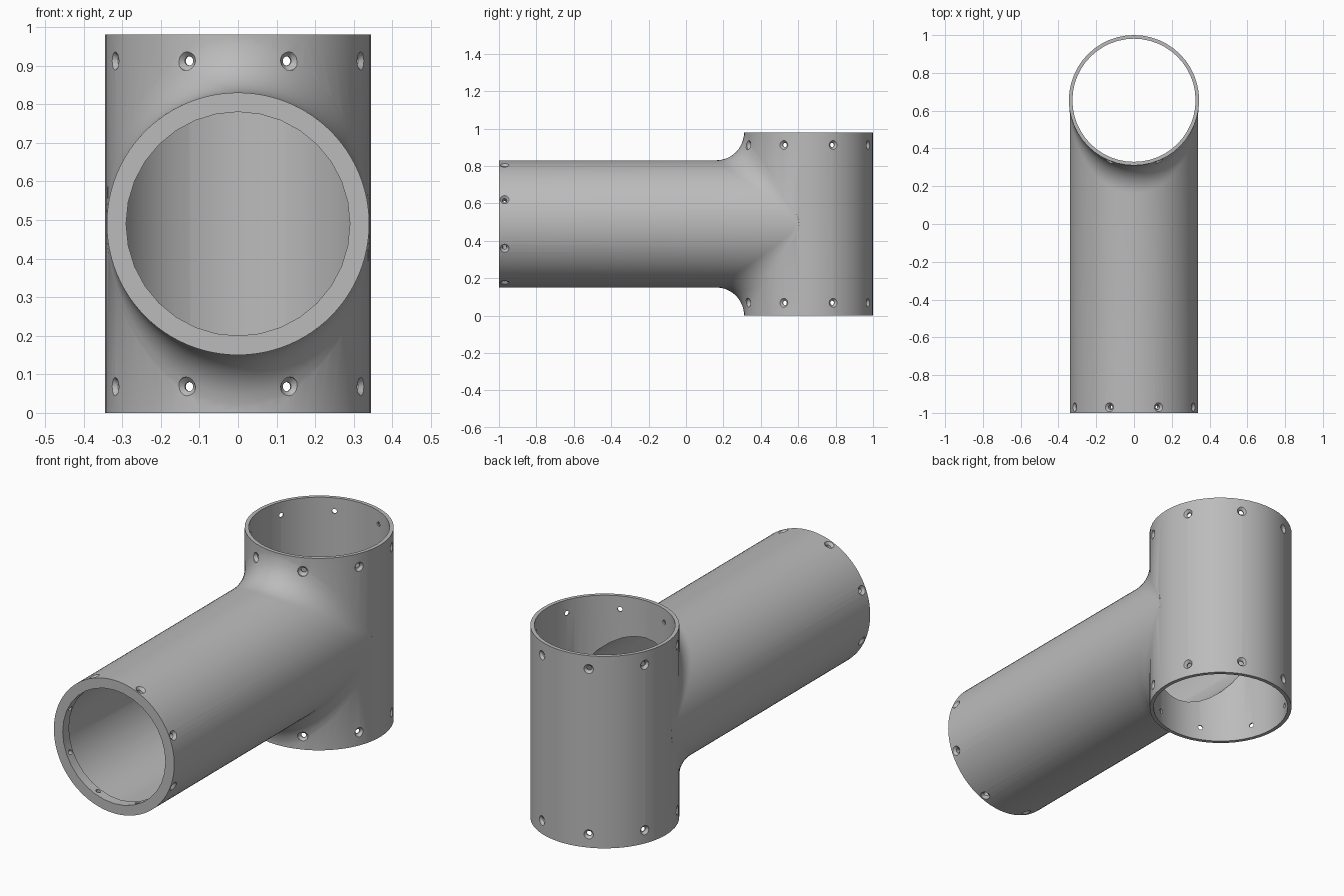
import bpy
import bmesh
from math import sin, cos, pi, sqrt
from mathutils import Matrix, Vector

cube = bpy.data.objects.get("Cube")
if cube:
    bpy.data.objects.remove(cube, do_unlink=True)

HEIGHT, MID, AXIS_Y = 0.98, 0.49, 0.655
R_POST, R_ARM = 0.345, 0.34
FILLET = 0.148
SIDES = 48

grey = bpy.data.materials.new("plain grey")
grey.use_nodes = True
colour = (0.5, 0.5, 0.5, 1)
grey.diffuse_color = colour
grey.node_tree.nodes["Principled BSDF"].inputs["Base Color"].default_value = colour


def lathe(bm, profile, matrix, sides):
    """Closed solid of revolution about local z, from (radius, height) pairs."""
    rings = [[bm.verts.new(matrix @ Vector((r * cos(2 * pi * i / sides),
                                            r * sin(2 * pi * i / sides), h)))
              for i in range(sides)] for r, h in profile]
    skin(bm, rings)
    bm.faces.new(rings[0])
    bm.faces.new(rings[-1])


def skin(bm, rings):
    for a, b in zip(rings, rings[1:]):
        for i in range(len(a)):
            j = (i + 1) % len(a)
            bm.faces.new((a[i], a[j], b[j], b[i]))


def make_object(name, bm):
    bmesh.ops.recalc_face_normals(bm, faces=bm.faces)
    mesh = bpy.data.meshes.new(name)
    bm.to_mesh(mesh)
    bm.free()
    mesh.materials.append(grey)
    obj = bpy.data.objects.new(name, mesh)
    bpy.context.collection.objects.link(obj)
    return obj


def combine(target, other, operation):
    mod = target.modifiers.new(operation, "BOOLEAN")
    mod.operation = operation
    mod.solver = "EXACT"
    mod.object = other
    other.hide_render = True
    bpy.context.view_layer.objects.active = target
    bpy.ops.object.modifier_apply(modifier=mod.name)
    bpy.data.objects.remove(other, do_unlink=True)


post_frame = Matrix.Translation((0, AXIS_Y, 0))
arm_frame = Matrix.Translation((0, 0, MID)) @ Matrix.Rotation(-pi / 2, 4, "X")

# Upright pipe
bm = bmesh.new()
lathe(bm, [(R_POST, 0), (R_POST, HEIGHT)], post_frame, SIDES)
fitting = make_object("tee_pipe", bm)

# Horizontal arm, flaring into the upright along a rolling-ball fillet
bm = bmesh.new()
STEPS = 10
rings = [[] for _ in range(STEPS + 2)]
for i in range(SIDES * 2):
    t = 2 * pi * i / (SIDES * 2)
    out = Vector((sin(t), 0, cos(t)))
    ball = out * (R_ARM + FILLET) + Vector((0, 0, MID))
    ball.y = AXIS_Y - sqrt((R_POST + FILLET) ** 2 - ball.x ** 2)
    inward = Vector((-ball.x, AXIS_Y - ball.y, 0)).normalized()
    rim = out * R_ARM + Vector((0, -1, MID))
    rings[0].append(bm.verts.new(rim))
    for k in range(STEPS + 1):
        direction = (-out).slerp(inward, k / STEPS)
        point = ball + direction * FILLET
        if k == STEPS:
            point += inward * 0.002
        rings[k + 1].append(bm.verts.new(point))
skin(bm, rings)
bm.faces.new(rings[0])
centre = bm.verts.new((0, AXIS_Y, MID))
last = rings[-1]
for i in range(len(last)):
    bm.faces.new((last[i], last[(i + 1) % len(last)], centre))
combine(fitting, make_object("arm", bm), "UNION")

# Bores: straight through the upright, and a lipped one along the arm
bm = bmesh.new()
lathe(bm, [(0.326, -0.1), (0.326, HEIGHT + 0.1)], post_frame, SIDES)
combine(fitting, make_object("post_bore", bm), "DIFFERENCE")
bm = bmesh.new()
lathe(bm, [(0.29, -1.1), (0.29, -0.95), (0.3, -0.95), (0.3, AXIS_Y)], arm_frame, 32)
combine(fitting, make_object("arm_bore", bm), "DIFFERENCE")

# Countersunk screw holes, eight around each open end
bm = bmesh.new()


def screw_holes(frame, radius, height):
    screw = [(0.012, -0.08), (0.012, -0.013), (0.025, 0.001), (0.025, 0.03)]
    for i in range(8):
        turn = Matrix.Rotation((i + 0.5) * pi / 4, 4, "Z")
        place = Matrix.Translation((radius, 0, height)) @ Matrix.Rotation(pi / 2, 4, "Y")
        lathe(bm, screw, frame @ turn @ place, 16)


screw_holes(post_frame, R_POST, 0.068)
screw_holes(post_frame, R_POST, HEIGHT - 0.068)
screw_holes(arm_frame, R_ARM, -0.97)
combine(fitting, make_object("screw_cutters", bm), "DIFFERENCE")

# Smooth pipes with crisp rims
bpy.ops.object.select_all(action="DESELECT")
fitting.select_set(True)
bpy.context.view_layer.objects.active = fitting
bpy.ops.object.shade_smooth_by_angle(angle=pi / 6)
